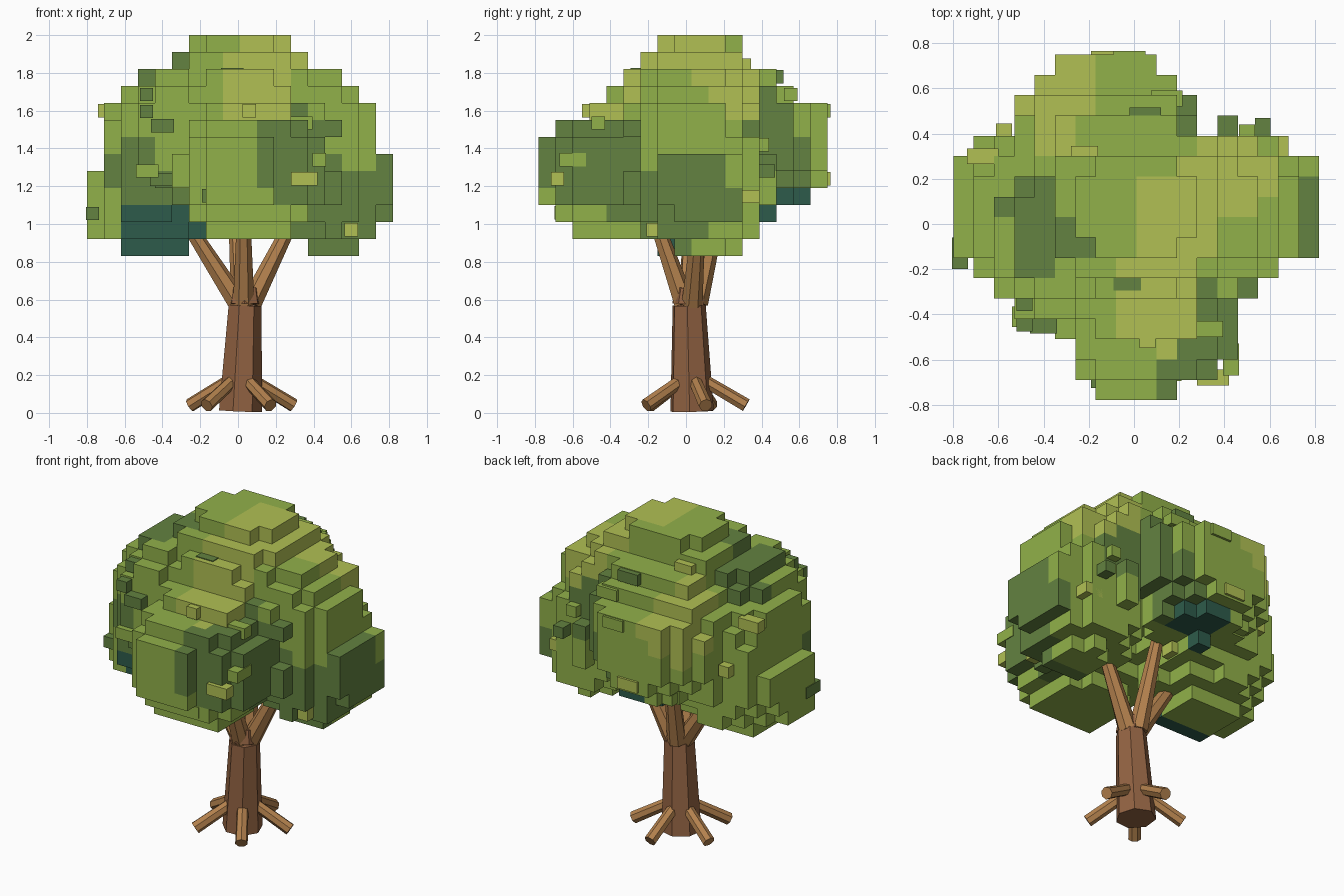
import bpy, bmesh, random
from math import cos, sin, radians
from mathutils import Vector, Matrix

if "Cube" in bpy.data.objects:
    bpy.data.objects.remove(bpy.data.objects["Cube"])

random.seed(4)


def material(name, rgb):
    m = bpy.data.materials.new(name)
    m.diffuse_color = (*rgb, 1)
    m.use_nodes = True
    m.node_tree.nodes["Principled BSDF"].inputs["Base Color"].default_value = m.diffuse_color
    return m


GREEN, DARK, LIGHT, TEAL = range(4)
LEAVES = [material("leaf_green", (0.285, 0.44, 0.068)),
          material("leaf_dark", (0.125, 0.225, 0.052)),
          material("leaf_light", (0.44, 0.53, 0.088)),
          material("leaf_teal", (0.027, 0.105, 0.07))]
BARK = material("bark", (0.29, 0.125, 0.055))
WOOD = material("branch_wood", (0.45, 0.22, 0.075))


def finish(name, bm, mats):
    mesh = bpy.data.meshes.new(name)
    bm.to_mesh(mesh)
    bm.free()
    for m in mats:
        mesh.materials.append(m)
    ob = bpy.data.objects.new(name, mesh)
    bpy.context.collection.objects.link(ob)
    return ob


def limb(name, a, b, r0, r1, mat, sides=7):
    """Tapered faceted rod from a to b."""
    a, b = Vector(a), Vector(b)
    d = b - a
    bm = bmesh.new()
    mtx = Matrix.Translation((a + b) / 2) @ d.to_track_quat('Z', 'Y').to_matrix().to_4x4()
    bmesh.ops.create_cone(bm, cap_ends=True, segments=sides, radius1=r0, radius2=r1,
                          depth=d.length, matrix=mtx)
    finish(name, bm, [mat])


# Trunk: leaning lower log and a short crown piece
limb("trunk", (0.01, 0.03, 0.01), (0.035, 0.015, 0.57), 0.118, 0.09, BARK)
limb("trunk_crown", (0.035, 0.015, 0.575), (0.035, 0.02, 0.66), 0.088, 0.075, BARK)

# Branches spreading into the leaves
for i, (foot, tip) in enumerate([((0.0, 0.02, 0.58), (-0.32, 0.02, 1.08)),
                                 ((0.07, 0.03, 0.58), (0.31, 0.07, 1.06)),
                                 ((0.03, -0.01, 0.58), (0.03, -0.19, 1.1)),
                                 ((0.02, 0.06, 0.58), (-0.02, 0.2, 1.18))]):
    limb(f"branch_{i + 1}", foot, tip, 0.058, 0.034, WOOD)

# Five evenly spaced roots
for i in range(5):
    t = radians(15 + 72 * i)
    u = Vector((cos(t), sin(t), 0))
    c = Vector((0.015, 0.03, 0))
    limb(f"root_{i + 1}", c + u * 0.05 + Vector((0, 0, 0.18)),
         c + u * 0.288 + Vector((0, 0, 0.04)), 0.034, 0.037, WOOD)

# Canopy: leafy lobes (centre, radii) cut into cubes
S, ORIGIN = 0.09, Vector((0.01, 0.03, 0.83))
LOBES = [((-0.42, 0.06, 1.27), (0.42, 0.40, 0.45)),
         ((-0.48, 0.00, 1.10), (0.37, 0.30, 0.28)),
         ((-0.35, -0.08, 1.45), (0.35, 0.38, 0.40)),
         ((0.50, 0.09, 1.20), (0.36, 0.38, 0.37)),
         ((0.38, 0.05, 1.50), (0.36, 0.36, 0.36)),
         ((0.07, -0.40, 1.28), (0.40, 0.42, 0.40)),
         ((-0.12, 0.38, 1.45), (0.42, 0.42, 0.40)),
         ((0.01, 0.07, 1.60), (0.48, 0.44, 0.43))]
# Outline limits in cubes: x and y extents per layer, x extents per row
X_LAYER = [(-7, 7), (-9, 8), (-9, 9), (-9, 9), (-9, 9), (-8, 9), (-8, 8), (-8, 8), (-8, 8),
           (-7, 7), (-6, 6), (-4, 4), (-3, 3)]
Y_LAYER = [(-2, 3), (-7, 4), (-8, 6), (-9, 7), (-9, 8), (-9, 8), (-9, 8), (-8, 8), (-6, 8),
           (-5, 6), (-4, 5), (-3, 3), (-2, 3)]
X_ROW = [(-2, 2), (-3, 4), (-3, 5), (-4, 5), (-6, 5), (-7, 6), (-8, 7), (-9, 9), (-9, 9),
         (-9, 9), (-9, 9), (-9, 9), (-8, 7), (-6, 5), (-6, 3), (-5, 2), (-4, 1)]
# Colour patches: nearest one paints a cube
PATCHES = [(0.30, -0.72, 1.30, DARK), (-0.10, -0.72, 1.22, GREEN), (0.05, -0.62, 1.02, GREEN),
           (-0.50, -0.30, 1.28, DARK), (-0.42, -0.20, 0.95, TEAL), (-0.72, 0.00, 1.05, GREEN),
           (-0.60, -0.20, 1.55, GREEN), (-0.40, -0.08, 1.82, DARK), (0.05, -0.42, 1.66, LIGHT),
           (0.17, 0.00, 1.92, LIGHT), (-0.15, 0.08, 1.96, GREEN), (0.45, 0.22, 1.75, LIGHT),
           (0.52, -0.10, 1.65, GREEN), (0.78, 0.05, 1.20, DARK), (0.55, -0.15, 1.00, DARK),
           (0.50, 0.30, 0.95, GREEN), (0.62, 0.38, 1.25, GREEN), (0.35, 0.42, 1.45, DARK),
           (-0.40, 0.58, 1.60, LIGHT), (0.00, 0.72, 1.45, GREEN), (-0.05, 0.52, 1.08, TEAL),
           (0.18, 0.58, 1.28, DARK), (-0.65, 0.32, 1.15, GREEN), (-0.50, 0.38, 1.45, GREEN),
           (0.00, 0.40, 1.80, GREEN), (-0.05, -0.45, 1.45, GREEN), (0.40, -0.45, 1.40, DARK),
           (-0.25, 0.62, 1.25, GREEN), (-0.42, 0.12, 0.90, GREEN), (0.00, 0.20, 1.12, GREEN),
           (0.00, -0.25, 1.00, GREEN), (-0.25, 0.40, 1.05, GREEN), (-0.30, -0.30, 1.72, GREEN),
           (0.70, 0.00, 1.50, GREEN), (-0.30, -0.42, 1.40, GREEN)]


def centre(c):
    return ORIGIN + Vector([n + 0.5 for n in c]) * S


def leafy(c):
    i, j, k = c
    if not (X_LAYER[k][0] <= i < X_LAYER[k][1] and Y_LAYER[k][0] <= j < Y_LAYER[k][1]
            and X_ROW[j + 9][0] <= i < X_ROW[j + 9][1]):
        return False
    p = centre(c)
    return any(sum(((p[n] - o[n]) / r[n]) ** 2 for n in range(3)) <= 1 for o, r in LOBES)


def patch_colour(p):
    return min(PATCHES, key=lambda q: (p - Vector(q[:3])).length_squared)[3]


cells = {c for c in ((i, j, k) for i in range(-9, 9) for j in range(-9, 8) for k in range(13))
         if leafy(c)}
bm = bmesh.new()
verts, skin = {}, []
for c in sorted(cells):
    colour = patch_colour(centre(c))
    for axis in range(3):
        u, v = (axis + 1) % 3, (axis + 2) % 3
        for side in (0, 1):
            step = [0, 0, 0]
            step[axis] = 2 * side - 1
            if tuple(c[n] + step[n] for n in range(3)) in cells:
                continue
            corners = []
            for a, b in ((0, 0), (1, 0), (1, 1), (0, 1)):
                q = list(c)
                q[axis] += side
                q[u] += a
                q[v] += b
                q = tuple(q)
                if q not in verts:
                    verts[q] = bm.verts.new(ORIGIN + Vector(q) * S)
                corners.append(verts[q])
            f = bm.faces.new(corners if side else corners[::-1])
            f.material_index = colour
            skin.append((centre(c), Vector(step)))
finish("canopy", bm, LEAVES)

# Small leaf tufts poking out: some placed, the rest scattered over the skin
tufts = [((-0.77, -0.13, 1.055), DARK), ((-0.67, 0.30, 1.60), LIGHT),
         ((0.35, -0.68, 1.24), LIGHT), ((0.60, -0.14, 0.97), LIGHT), ((-0.12, -0.69, 1.15), DARK),
         ((0.14, -0.66, 1.06), GREEN), ((-0.03, -0.25, 1.79), DARK), ((0.06, -0.48, 1.60), LIGHT),
         ((0.43, -0.60, 1.34), GREEN), ((-0.02, 0.73, 1.60), GREEN), ((-0.12, 0.73, 1.24), LIGHT),
         ((0.57, 0.40, 1.28), DARK), ((0.50, 0.37, 1.42), GREEN), ((-0.40, -0.44, 1.52), DARK),
         ((-0.22, 0.30, 1.84), LIGHT), ((-0.66, 0.31, 1.36), LIGHT), ((0.05, 0.48, 1.78), DARK),
         ((-0.48, -0.41, 1.28), GREEN)]
outer = [(p, n) for p, n in skin
         if n.z >= 0 and 1.0 < p.z < 1.75 and abs(p.x) < 0.65 and abs(p.y) < 0.6]
for p, n in random.sample(outer, 9):
    tufts.append((p + n * 0.03, random.choice((GREEN, LIGHT, DARK))))
bm = bmesh.new()
for p, colour in tufts:
    size = random.choice(((0.14, 0.07, 0.07), (0.07, 0.14, 0.07), (0.12, 0.09, 0.07)))
    made = bmesh.ops.create_cube(bm, size=1, matrix=Matrix.Translation(p) @ Matrix.Diagonal((*size, 1)))
    for f in {f for v in made["verts"] for f in v.link_faces}:
        f.material_index = colour
finish("leaf_tufts", bm, LEAVES)
